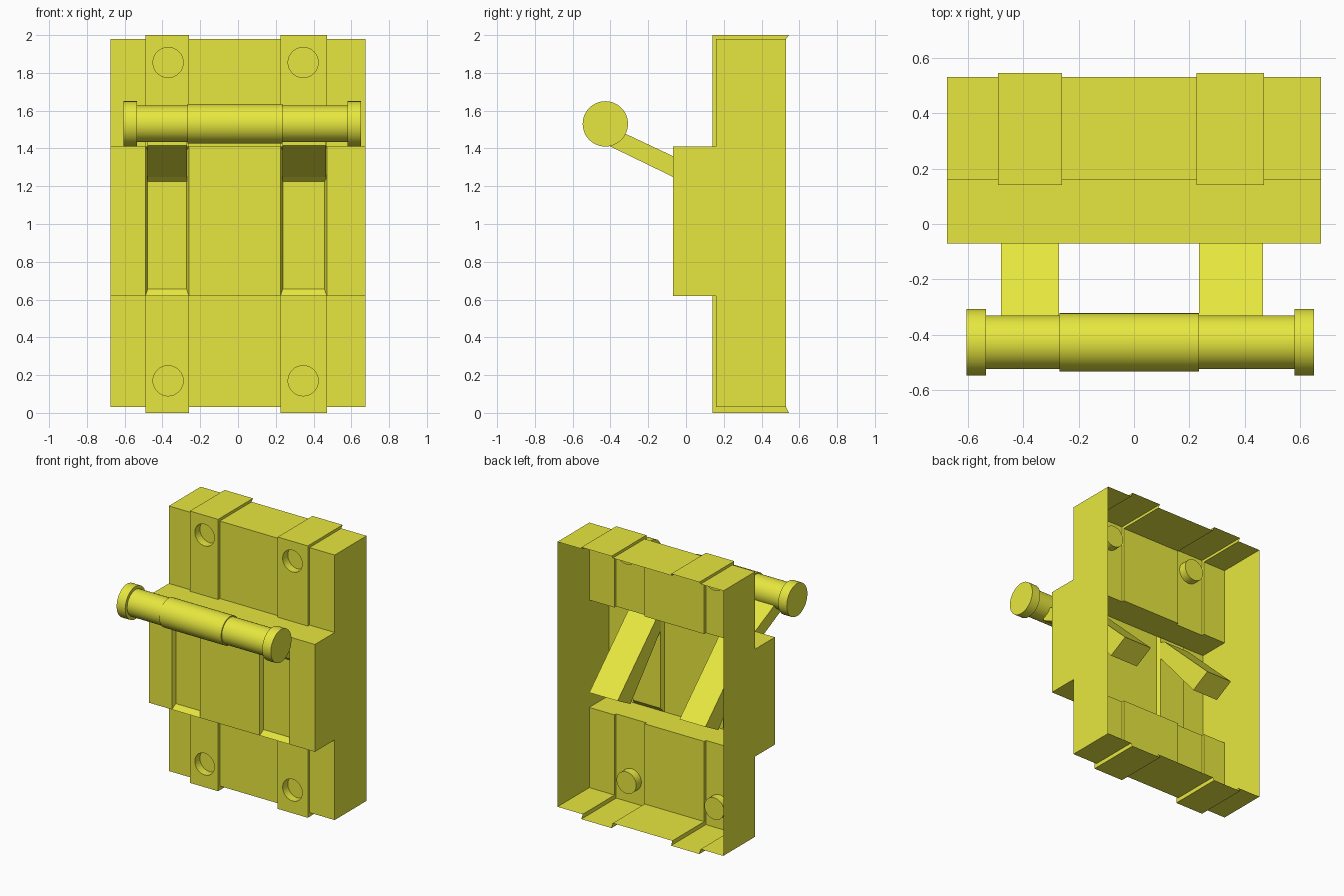
import bpy, bmesh
from math import sin, cos, tau

if "Cube" in bpy.data.objects:
    bpy.data.objects.remove(bpy.data.objects["Cube"])

yellow = bpy.data.materials.new("yellow_paint")
yellow.diffuse_color = (0.8, 0.8, 0.05, 1)
yellow.use_nodes = True
yellow.node_tree.nodes["Principled BSDF"].inputs["Base Color"].default_value = yellow.diffuse_color


def finish(bm, name, smooth=False):
    bmesh.ops.remove_doubles(bm, verts=bm.verts, dist=1e-4)
    bmesh.ops.dissolve_degenerate(bm, edges=bm.edges, dist=1e-5)
    bmesh.ops.recalc_face_normals(bm, faces=bm.faces)
    me = bpy.data.meshes.new(name)
    bm.to_mesh(me)
    bm.free()
    me.materials.append(yellow)
    ob = bpy.data.objects.new(name, me)
    bpy.context.collection.objects.link(ob)
    if smooth:
        bpy.context.view_layer.objects.active = ob
        ob.select_set(True)
        bpy.ops.object.shade_smooth_by_angle(angle=0.6)
        ob.select_set(False)
    return ob


def ring_verts(bm, x, z, y, r, n=32):
    return [bm.verts.new((x + r * cos(tau * i / n), y, z + r * sin(tau * i / n))) for i in range(n)]


def bridge(bm, a, b, closed=False, skip=()):
    n = len(a)
    for i in range(n if closed else n - 1):
        if i in skip:
            continue
        j = (i + 1) % n
        if sum((a[k].co - b[k].co).length < 1e-5 for k in (i, j)) == 2:
            continue
        bm.faces.new((a[i], a[j], b[j], b[i]))


# Housing: open-backed shell, side profiles (y, z) swept across x in bays
PLAIN = [(.53, 1.98), (.16, 1.98), (.16, 1.41), (-.07, 1.41), (-.07, 1.39),
         (-.07, .655), (-.07, .62), (.16, .62), (.16, .03), (.53, .03)]
STRAP = [(.545, 2), (.14, 2), (.14, 1.41), (-.07, 1.41), (-.04, 1.39),
         (-.04, .655), (-.07, .62), (.14, .62), (.14, 0), (.545, 0)]
SLOT = (4, 5)        # profile points of the recessed arm slots
FRONTS = (1, 7)      # profile segments carrying the bolt holes
STRAPS = [(-.49, -.26, -.37), (.225, .47, .345)]   # left, right, bolt centre

bm = bmesh.new()


def section(profile, x, inset=0):
    return [bm.verts.new((x + (inset if i in SLOT else 0), y, z)) for i, (y, z) in enumerate(profile)]


prev = section(PLAIN, -.675)
bm.faces.new(prev)
for x0, x1, xc in STRAPS:
    p0, p1 = section(PLAIN, x0), section(PLAIN, x1)
    s0, s1 = section(STRAP, x0, .012), section(STRAP, x1, -.012)
    bridge(bm, prev, p0)
    bridge(bm, p0, s0)
    bridge(bm, s0, s1, skip=FRONTS)
    bridge(bm, s1, p1)
    prev = p1
    # Strap fronts with blind bolt holes
    for seg, zc in zip(FRONTS, (1.855, .17)):
        rect = [s0[seg], s0[seg + 1], s1[seg + 1], s1[seg]]
        rim = ring_verts(bm, xc, zc, .14, .08)
        cup = ring_verts(bm, xc, zc, .20, .08)
        edges = []
        for loop in (rect, rim):
            for a, b in zip(loop, loop[1:] + loop[:1]):
                edges.append(bm.edges.get((a, b)) or bm.edges.new((a, b)))
        bmesh.ops.triangle_fill(bm, use_beauty=True, use_dissolve=False, edges=edges, normal=(0, -1, 0))
        bridge(bm, rim, cup, closed=True)
        bm.faces.new(cup)
end = section(PLAIN, .675)
bridge(bm, prev, end)
bm.faces.new(end)
finish(bm, "housing")

# Bent arms from the handle through the slots
ARM = [(-.41, 1.52), (-.07, 1.36), (0, 1.34), (.46, .90), (.31, .82), (-.03, 1.215), (-.07, 1.25), (-.41, 1.415)]
for name, x0, x1 in (("left_arm", -.48, -.27), ("right_arm", .235, .465)):
    bm = bmesh.new()
    a, b = ([bm.verts.new((x, y, z)) for y, z in ARM] for x in (x0, x1))
    bridge(bm, a, b, closed=True)
    bm.faces.new(a)
    bm.faces.new(b)
    finish(bm, name)

# Handle bar: turned profile (x, radius) with thicker grip and end collars
BAR = [(-.605, .12), (-.535, .12), (-.535, .097), (-.268, .097), (-.268, .105),
       (.235, .105), (.235, .097), (.58, .097), (.58, .12), (.65, .12)]
N = 48
bm = bmesh.new()
rings = [[bm.verts.new((x, -.427 + r * cos(tau * i / N), 1.53 + r * sin(tau * i / N))) for i in range(N)]
         for x, r in BAR]
for a, b in zip(rings, rings[1:]):
    bridge(bm, a, b, closed=True)
bm.faces.new(rings[0])
bm.faces.new(rings[-1])
finish(bm, "handle_bar", smooth=True)
